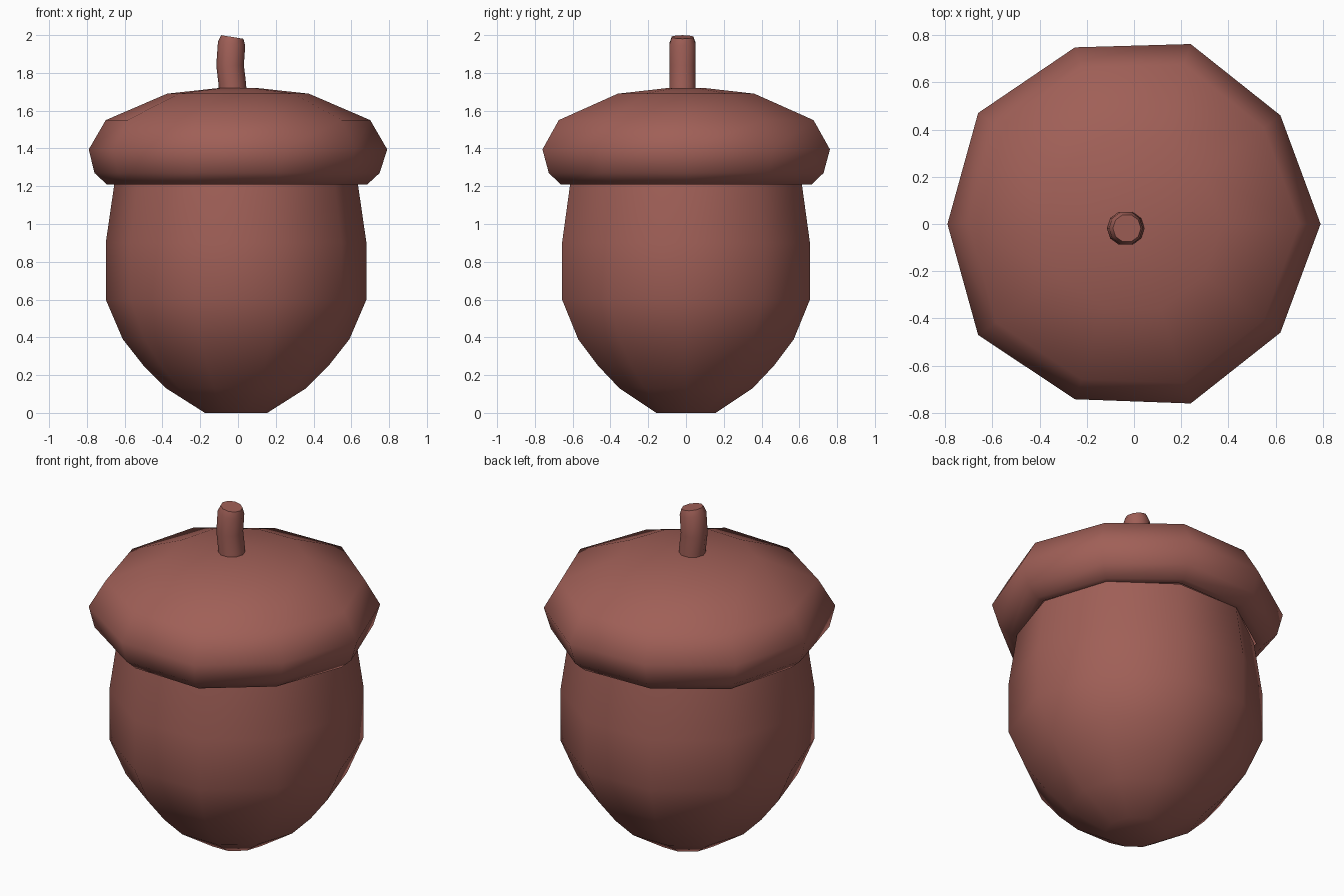
import bpy, bmesh, math
from mathutils import Matrix, Vector

if "Cube" in bpy.data.objects:
    bpy.data.objects.remove(bpy.data.objects["Cube"])

brown = bpy.data.materials.new("acorn brown")
brown.diffuse_color = (0.35, 0.115, 0.095, 1)
brown.use_nodes = True
brown.node_tree.nodes["Principled BSDF"].inputs["Base Color"].default_value = brown.diffuse_color

SIDES = 10
regular = [(math.cos(math.tau * i / SIDES), math.sin(math.tau * i / SIDES)) for i in range(SIDES)]
# slightly hand-made ten-sided outline of the cap
cap_outline = [(x / 0.79, y / 0.79) for x, y in (
    (.79, 0), (.62, .46), (.24, .762), (-.25, .748), (-.66, .47),
    (-.79, 0), (-.66, -.47), (-.25, -.742), (.24, -.76), (.62, -.46))]


def loft(name, rings, outline, start_cap=True, end_cap=True, angle=50):
    """Skin rings of (centre, radius, tilt about y) that share one outline."""
    bm = bmesh.new()
    loops = []
    for centre, r, tilt in rings:
        rot = Matrix.Rotation(tilt, 3, 'Y')
        loops.append([bm.verts.new(Vector(centre) + rot @ Vector((x * r, y * r, 0)))
                      for x, y in outline])
    n = len(outline)
    for a, b in zip(loops, loops[1:]):
        for i in range(n):
            j = (i + 1) % n
            bm.faces.new((a[i], a[j], b[j], b[i]))
    if start_cap:
        bm.faces.new(loops[0][::-1])
    if end_cap:
        bm.faces.new(loops[-1])
    bmesh.ops.recalc_face_normals(bm, faces=bm.faces)
    mesh = bpy.data.meshes.new(name)
    bm.to_mesh(mesh)
    bm.free()
    ob = bpy.data.objects.new(name, mesh)
    bpy.context.collection.objects.link(ob)
    mesh.materials.append(brown)
    bpy.ops.object.select_all(action='DESELECT')
    ob.select_set(True)
    bpy.context.view_layer.objects.active = ob
    bpy.ops.object.shade_smooth_by_angle(angle=math.radians(angle))
    return ob


# nut body, open at the top where it meets the cap
nut = [(0, .165), (.13, .37), (.25, .49), (.39, .60), (.60, .69), (.90, .69), (1.21, .645)]
loft("nut", [((-.01, 0, z), r, 0) for z, r in nut], regular, end_cap=False)

# cap: flat underside lip, rounded rim, shallow dome
cap = [(1.21, .645), (1.21, .69), (1.27, .755), (1.395, .79), (1.55, .70), (1.69, .375), (1.72, .10)]
loft("cap", [((0 if z > 1.3 else -.005, 0, z), r, 0) for z, r in cap], cap_outline, start_cap=False)

# bent stem with a bevelled, tilted end
stem = [((-.028, -.018, 1.70), .073, 0), ((-.03, -.018, 1.74), .073, -.03),
        ((-.042, -.018, 1.84), .073, 0), ((-.034, -.018, 1.955), .073, .16),
        ((-.03, -.018, 1.99), .06, .16)]
loft("stem", stem, regular, start_cap=False)
